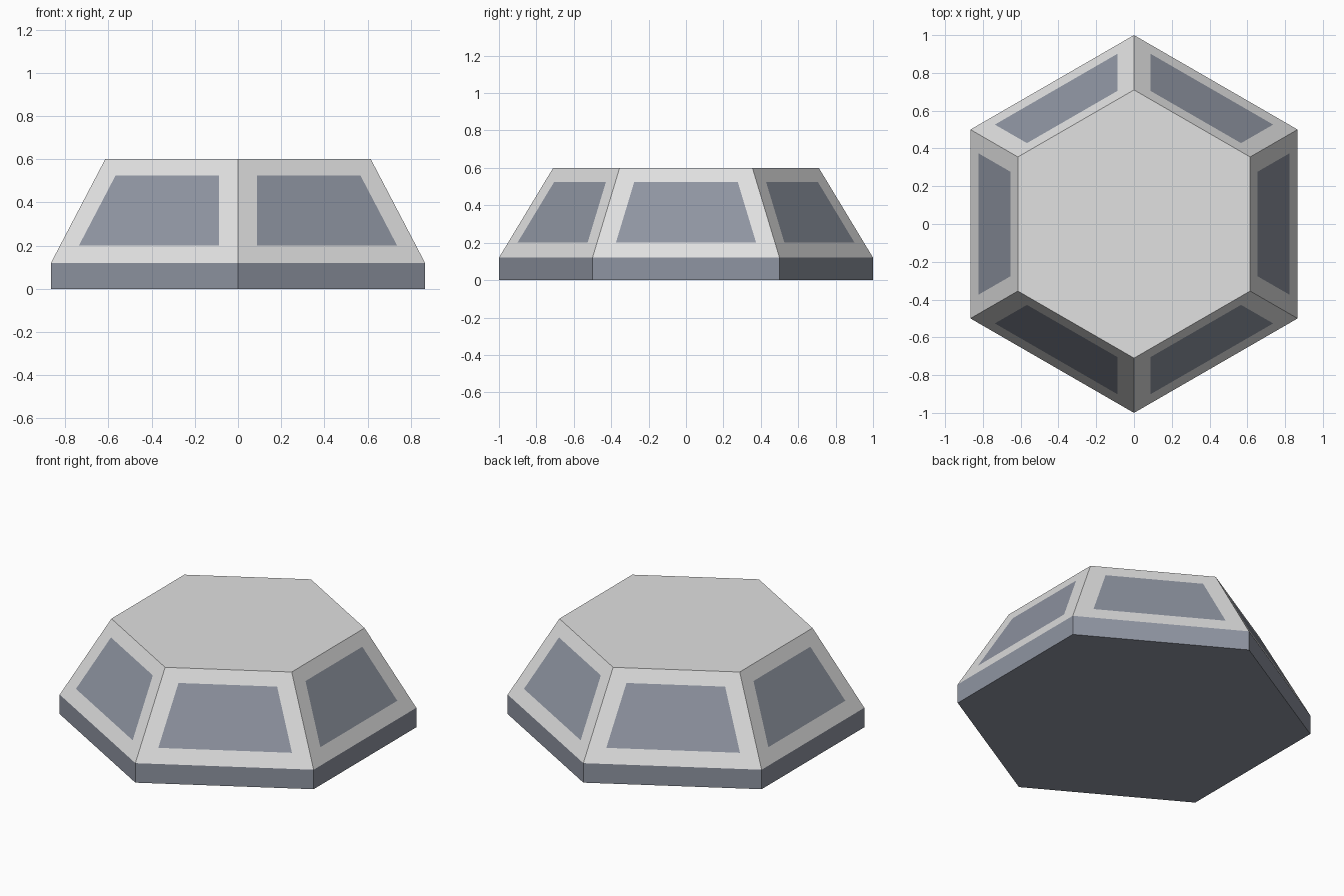
import bpy, bmesh, math
from mathutils import Vector

if "Cube" in bpy.data.objects:
    bpy.data.objects.remove(bpy.data.objects["Cube"])

SIDES = 6
BASE_R, TOP_R = 1.0, 0.71
BAND_Z, TOP_Z = 0.12, 0.6
PANEL_LOW, PANEL_HIGH, MARGIN = 0.2, 0.525, 0.101


def material(name, rgb):
    m = bpy.data.materials.new(name)
    m.diffuse_color = (*rgb, 1)
    m.use_nodes = True
    m.node_tree.nodes["Principled BSDF"].inputs["Base Color"].default_value = m.diffuse_color
    return m


light_grey = material("light grey", (0.75, 0.75, 0.75))
blue_grey = material("blue grey", (0.275, 0.30, 0.36))


def ring(bm, radius, z):
    """Hexagon of vertices with a corner on the y axis."""
    step = math.tau / SIDES
    return [bm.verts.new((radius * math.cos(math.pi / 2 + i * step),
                          radius * math.sin(math.pi / 2 + i * step), z))
            for i in range(SIDES)]


def panel_edge(a0, b0, a1, b1, z):
    """Two points at height z on a sloped side, MARGIN in from its edges."""
    t = (z - BAND_Z) / (TOP_Z - BAND_Z)
    a, b = a0.co.lerp(a1.co, t), b0.co.lerp(b1.co, t)
    d = (b - a).normalized() * MARGIN
    return a + d, b - d


bm = bmesh.new()
base, shoulder, top = ring(bm, BASE_R, 0), ring(bm, BASE_R, BAND_Z), ring(bm, TOP_R, TOP_Z)

# Underside and flat top
bm.faces.new(base[::-1]).material_index = 1
bm.faces.new(top)

for i in range(SIDES):
    j = (i + 1) % SIDES
    # Upright base band
    bm.faces.new((base[i], base[j], shoulder[j], shoulder[i])).material_index = 1
    # Sloped side: flush panel surrounded by a light frame
    sides = (shoulder[i], shoulder[j], top[i], top[j])
    low = panel_edge(*sides, PANEL_LOW)
    high = panel_edge(*sides, PANEL_HIGH)
    inner = [bm.verts.new(p) for p in (low[0], low[1], high[1], high[0])]
    outer = [shoulder[i], shoulder[j], top[j], top[i]]
    bm.faces.new(inner).material_index = 1
    for k in range(4):
        n = (k + 1) % 4
        bm.faces.new((outer[k], outer[n], inner[n], inner[k]))

bmesh.ops.recalc_face_normals(bm, faces=bm.faces)
mesh = bpy.data.meshes.new("hexagonal_dome")
bm.to_mesh(mesh)
bm.free()
mesh.materials.append(light_grey)
mesh.materials.append(blue_grey)
bpy.context.collection.objects.link(bpy.data.objects.new("hexagonal_dome", mesh))
